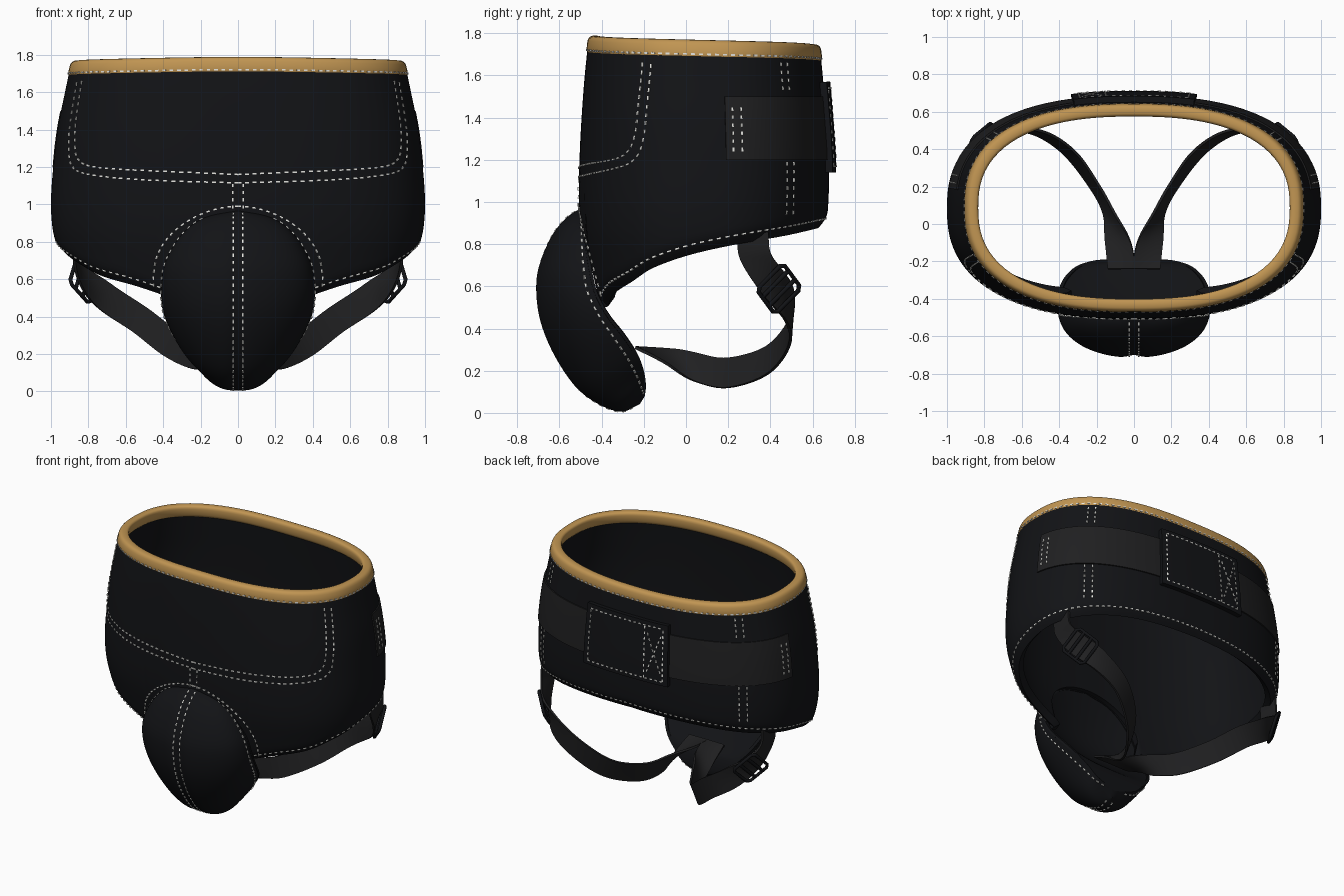
import bpy, bmesh
from math import sin, cos, pi, radians, acos, sqrt, exp, copysign
from mathutils import Vector, Matrix

if "Cube" in bpy.data.objects:
    bpy.data.objects.remove(bpy.data.objects["Cube"])

def material(name, c):
    m = bpy.data.materials.new(name)
    m.diffuse_color = (*c, 1)
    m.use_nodes = True
    m.node_tree.nodes["Principled BSDF"].inputs["Base Color"].default_value = m.diffuse_color
    return m

BLACK = material("black_fabric", (0.006, 0.0065, 0.008))
WEB = material("webbing", (0.014, 0.014, 0.015))
TAN = material("tan_trim", (0.53, 0.3, 0.085))
WHITE = material("thread", (0.8, 0.8, 0.76))

def interp(keys, x):
    """Smooth interpolation through rows of (x, values...)."""
    n = len(keys)
    x = min(max(x, keys[0][0]), keys[-1][0])
    i = 0
    while i < n - 2 and x > keys[i + 1][0]:
        i += 1
    a, b = keys[i], keys[i + 1]
    p, q = keys[max(i - 1, 0)], keys[min(i + 2, n - 1)]
    h = b[0] - a[0]
    t = (x - a[0]) / h
    out = []
    for k in range(1, len(a)):
        m0 = (b[k] - p[k]) / (b[0] - p[0]) * h
        m1 = (q[k] - a[k]) / (q[0] - a[0]) * h
        out.append((2*t**3 - 3*t*t + 1) * a[k] + (t**3 - 2*t*t + t) * m0
                   + (3*t*t - 2*t**3) * b[k] + (t**3 - t*t) * m1)
    return out

def finish(name, bm, mat, thick=0, offset=-1):
    me = bpy.data.meshes.new(name)
    bm.to_mesh(me)
    bm.free()
    ob = bpy.data.objects.new(name, me)
    bpy.context.collection.objects.link(ob)
    me.materials.append(mat)
    bpy.ops.object.select_all(action='DESELECT')
    ob.select_set(True)
    bpy.context.view_layer.objects.active = ob
    if thick:
        m = ob.modifiers.new("thickness", 'SOLIDIFY')
        m.thickness, m.offset = thick, offset
        bpy.ops.object.modifier_apply(modifier=m.name)
    bpy.ops.object.shade_smooth_by_angle(angle=radians(40))
    return ob

def grid(name, f, nu, nv, mat, thick=0, offset=-1):
    """Sheet from f(u, v); coincident borders are welded."""
    bm = bmesh.new()
    vs = [[bm.verts.new(f(i / nu, j / nv)) for j in range(nv + 1)] for i in range(nu + 1)]
    for i in range(nu):
        for j in range(nv):
            bm.faces.new((vs[i][j], vs[i][j+1], vs[i+1][j+1], vs[i+1][j]))
    bmesh.ops.remove_doubles(bm, verts=bm.verts, dist=1e-4)
    if not thick:
        bmesh.ops.recalc_face_normals(bm, faces=bm.faces)
    return finish(name, bm, mat, thick, offset)

# Belt surface: z, half width, front y, back y; angle 0 = front, 90 = right
BODY = [(0.5, 0.9, -0.43, 0.61), (0.7, 0.95, -0.475, 0.635), (0.85, 0.988, -0.5, 0.66),
        (1.0, 1.0, -0.508, 0.675), (1.2, 0.988, -0.505, 0.678), (1.4, 0.965, -0.495, 0.665),
        (1.6, 0.925, -0.48, 0.648), (1.79, 0.885, -0.46, 0.63)]
HEM = [(36, 0.49), (51, 0.56), (65, 0.62), (75, 0.69), (90, 0.765), (110, 0.825), (136, 0.865), (180, 0.88)]

def S(deg, z, off=0):
    a, f, b = interp(BODY, z)
    yc, hb, ha = (f + b) / 2, (b - f) / 2 + off, a + off
    s, c = sin(radians(deg)), -cos(radians(deg))
    r = (abs(s / ha)**2.45 + abs(c / hb)**2.45)**(-1 / 2.45)
    return Vector((r * s, yc + r * c, z))

def z_top(deg):
    return 1.768 + 0.021 * cos(radians(deg))

def z_hem(deg):
    d = deg % 360
    d = min(d, 360 - d)
    x = abs(S(d, 0.8).x)
    if x < 0.41 and d < 90:  # arched opening behind the cup
        return 0.57 + 0.38 * sqrt(1 - (x / 0.41)**2)
    return interp(HEM, d)[0]

def shell(u, v):
    d, zb = 360 * u, z_hem(360 * u)
    z = zb + (z_top(d) - 0.04 - zb) * (1 - v)
    front = cos(radians(d)) > 0.79
    return S(d, z, 0 if front else -0.035 * max(0, 1 - (z - zb) / 0.08)**2)

def trim(u, v):
    # rounded-square section
    c, s = cos(2*pi*v), sin(2*pi*v)
    return S(360 * u, z_top(360 * u) - 0.045 + 0.045 * copysign(abs(s)**0.65, s),
             -0.029 + 0.034 * copysign(abs(c)**0.65, c))

grid("belt_shell", shell, 240, 44, BLACK, 0.05)
grid("waist_trim", trim, 128, 20, TAN)

# Cup: step, front (y, z), rim (y, z), half width
CUP = [(0, -0.5, 0.97, -0.49, 0.97, 0), (1, -0.57, 0.925, -0.485, 0.93, 0.18),
       (2, -0.64, 0.84, -0.47, 0.84, 0.30), (3, -0.70, 0.70, -0.45, 0.70, 0.385),
       (4, -0.715, 0.58, -0.42, 0.57, 0.41), (5, -0.695, 0.43, -0.36, 0.46, 0.405),
       (6, -0.63, 0.27, -0.29, 0.37, 0.375), (7, -0.53, 0.12, -0.23, 0.28, 0.315),
       (8, -0.42, 0.035, -0.20, 0.20, 0.235), (9, -0.31, 0.0, -0.19, 0.13, 0.155),
       (10, -0.22, 0.04, -0.195, 0.08, 0)]

def cup(u, v, off=0):
    py, pz, ry, rz, w = interp(CUP, 10 * v)
    ang = pi * (1 - u)
    x = w * cos(ang) * (1 + off)
    k = max(sin(ang), 0)**0.8 * (1 - 0.05 * exp(-(x / 0.045)**2)) * (1 + off)
    return Vector((x, ry + (py - ry) * k, max(0, rz + (pz - rz) * k)))

def cup_at(x, v, off=0):
    w = max(interp(CUP, 10 * v)[4], abs(x) + 0.001)
    return cup(1 - acos(x / w) / pi, v, off)

def cup_liner(u, v):
    # inner face closing the cup, hollowed in its upper half
    py, pz, ry, rz, w = interp(CUP, 10 * v)
    s = 1 - 2 * u
    k = 0.3 * (1 - s * s) * max(0, sin(pi * min(1, v / 0.75)))
    return Vector((w * s * 0.99, ry + (py - ry) * k, rz + (pz - rz) * k))

grid("groin_cup", cup, 64, 60, BLACK, 0.02)
grid("cup_liner", cup_liner, 32, 50, BLACK, 0.015)

# Elastic band and closure patch round the back
def patch(name, d0, d1, z0, z1, off, thick, mat):
    grid(name, lambda u, v: S(d0 + (d1 - d0) * u, z1 + (z0 - z1) * v, off), 64, 10, mat, thick)

patch("elastic_band", 96, 264, 1.2, 1.5, 0.009, 0.02, WEB)
patch("closure_patch", 151, 209, 1.14, 1.57, 0.033, 0.04, BLACK)

# Leg straps: centre line and width direction, mirrored
STRAP = [(0, 0.065, -0.24, 0.31, -1, 0, 0), (1, 0.085, -0.1, 0.27, -0.85, 0, 0.4),
         (2, 0.13, 0.05, 0.215, -0.4, 0, 0.9), (3, 0.21, 0.2, 0.19, -0.35, 0, 0.93),
         (4, 0.35, 0.385, 0.25, -0.5, -0.05, 0.8), (5, 0.52, 0.49, 0.38, -0.6, 0, 0.75),
         (6, 0.70, 0.49, 0.5, -0.5, 0.25, 0.8), (7, 0.83, 0.41, 0.62, -0.2, 0.75, 0.45),
         (8, 0.88, 0.33, 0.74, 0, 1, 0.15), (9, 0.885, 0.315, 0.85, 0, 1, 0.1)]

def strap(t, side):
    r = interp(STRAP, t)
    m = Vector((side, 1, 1))
    return Vector(r[:3]) * m, Vector(r[3:]).normalized() * m

def strap_point(u, v, side):
    p, w = strap(9 * u, side)
    return p + w * (0.15 * v - 0.075)

for side, tag in ((1, "right"), (-1, "left")):
    grid(tag + "_leg_strap", lambda u, v: strap_point(u, v, side), 72, 4, WEB, 0.014, 0)
    # Buckle on the outer face: rounded frame with two cross bars
    c, w = strap(6.8, side)
    t = (strap(7.2, side)[0] - strap(6.4, side)[0]).normalized()
    w = (w - t * w.dot(t)).normalized()
    n = w.cross(t)
    c += n * (0.024 if n.x * side > 0 else -0.024)
    cu = bpy.data.curves.new(tag + "_buckle", 'CURVE')
    cu.dimensions, cu.bevel_depth, cu.bevel_resolution = '3D', 0.011, 2
    frame = [(-.09, -.07), (-.07, -.09), (.07, -.09), (.09, -.07), (.09, .07), (.07, .09), (-.07, .09), (-.09, .07)]
    for pts in (frame, [(-.09, -.03), (.09, -.03)], [(-.09, .035), (.09, .035)]):
        sp = cu.splines.new('POLY')
        sp.points.add(len(pts) - 1)
        sp.use_cyclic_u = len(pts) > 2
        for k, (a, b) in enumerate(pts):
            sp.points[k].co = (*(c + w * a + t * b), 1)
    cu.materials.append(BLACK)
    bpy.context.collection.objects.link(bpy.data.objects.new(tag + "_buckle", cu))

# Dashed stitching, gathered in one mesh
thread = bmesh.new()

def stitch(f, dash=0.017, gap=0.021, n=400):
    pts = [f(i / n) for i in range(n + 1)]
    run, start = 0, pts[0]
    for a, b in zip(pts, pts[1:]):
        if run < dash <= run + (b - a).length and (b - start).length > 0.004:
            d = b - start
            M = Matrix.Translation((start + b) / 2) @ d.to_track_quat('Z', 'Y').to_matrix().to_4x4()
            bmesh.ops.create_cube(thread, size=1, matrix=M @ Matrix.Diagonal((0.008, 0.008, d.length, 1)))
        run += (b - a).length
        if run >= dash + gap:
            run, start = 0, b

def line(d0, z0, d1, z1, off=0.001):
    stitch(lambda t: S(d0 + (d1 - d0) * t, z0 + (z1 - z0) * t, off))

PANEL_IN = [(0, 0, 1.16), (1, 40, 1.18), (2, 60, 1.2), (3, 67, 1.24), (4, 69.5, 1.33), (5, 70.5, 1.5), (6, 71, 1.68)]
PANEL_OUT = [(0, 0, 1.115), (1, 40, 1.13), (2, 62, 1.16), (3, 70, 1.21), (4, 72.5, 1.32), (5, 73.5, 1.5), (6, 74, 1.68)]
stitch(lambda t: S(360 * t, z_top(360 * t) - 0.068, 0.003), n=1500)
stitch(lambda t: S(40 + 280 * t, z_hem(40 + 280 * t) + 0.045, -0.006), n=1200)
for s in (1, -1):
    for keys in (PANEL_IN, PANEL_OUT):
        stitch(lambda t: S(s * interp(keys, 6*t)[0], interp(keys, 6*t)[1], 0.001))
    # arch above the cup, cup rim and centre seams
    stitch(lambda t: S(s * 42.5 * sin(t * pi / 2), 0.53 + 0.46 * cos(t * pi / 2)**0.9, 0.002))
    stitch(lambda t: cup(0.5 + s * 0.47, 0.02 + 0.93 * t, 0.008))
    stitch(lambda t: cup_at(0.025 * s, 0.04 + 0.92 * t, 0.006))
    line(s * 2.7, 1.11, s * 2.7, 0.97)
    for d in (115.5, 118.5):
        line(s * d, 1.66, s * d, 1.51)
        line(s * d, 1.19, s * d, 0.91)
    for d in (98, 100.5):
        line(s * d, 1.24, s * d, 1.48, 0.01)
# Closure patch border and crossed box
for a in ((154, 1.17, 206, 1.17), (154, 1.54, 206, 1.54), (154, 1.17, 154, 1.54), (206, 1.17, 206, 1.54),
          (194, 1.17, 194, 1.54), (196, 1.22, 205, 1.49), (196, 1.49, 205, 1.22)):
    line(*a, 0.033)
finish("stitching", thread, WHITE)
